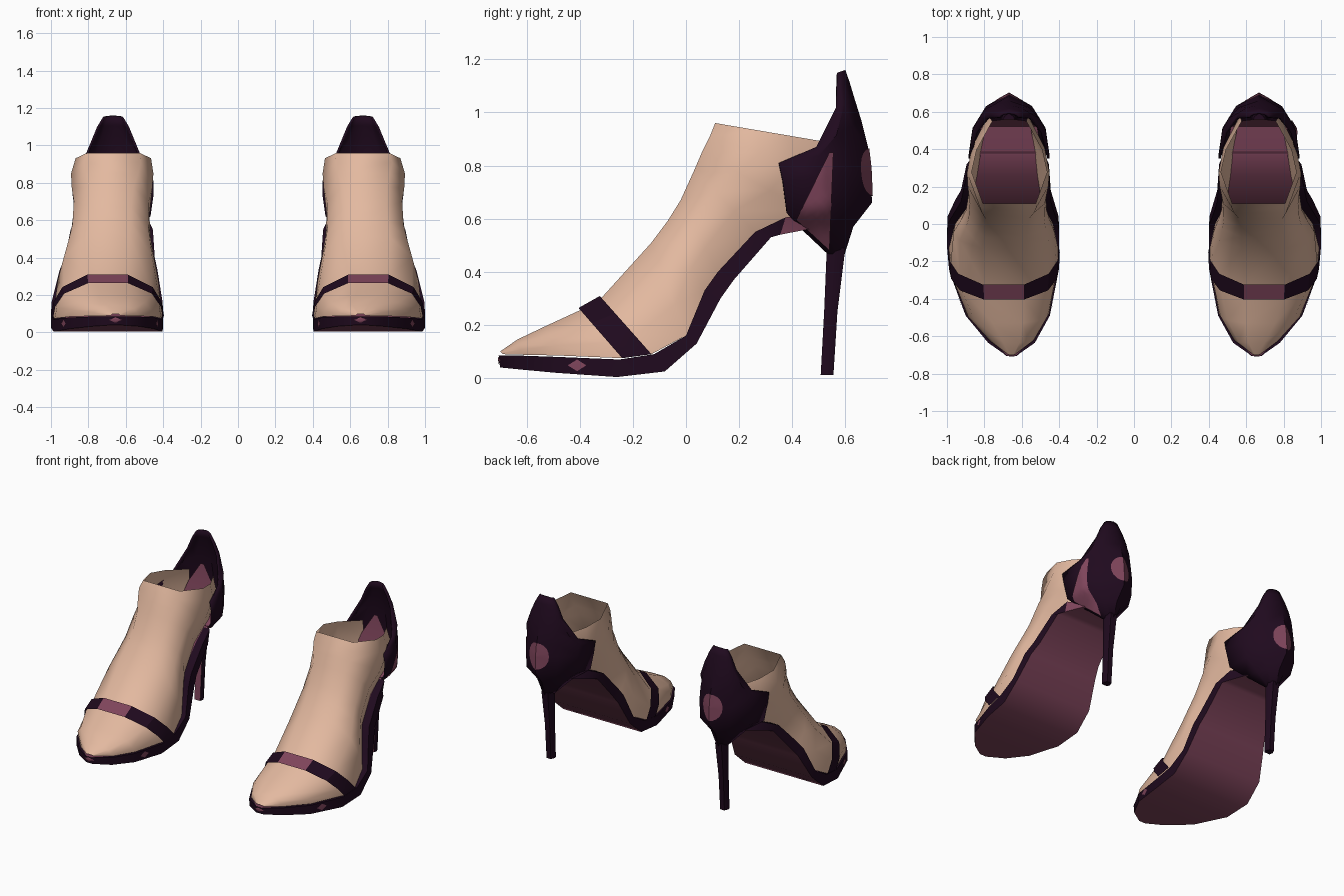
import bpy, bmesh, math
from mathutils import Vector
from mathutils.bvhtree import BVHTree

cube = bpy.data.objects.get("Cube")
if cube:
    bpy.data.objects.remove(cube, do_unlink=True)


def material(name, rgb):
    m = bpy.data.materials.new(name)
    m.use_nodes = True
    m.diffuse_color = (*rgb, 1)
    bsdf = next(n for n in m.node_tree.nodes if n.type == 'BSDF_PRINCIPLED')
    bsdf.inputs["Base Color"].default_value = (*rgb, 1)
    bsdf.inputs["Roughness"].default_value = 0.8
    return m


SKIN = material("skin tan", (0.77, 0.485, 0.35))
DARK = material("dark purple", (0.014, 0.003, 0.013))
WINE = material("wine", (0.215, 0.06, 0.107))


def lerp(a, b, t):
    return a + (b - a) * t


def loft(name, rings, mats, closed=False, caps=False, rule=None, thick=0, angle=40):
    """Skin a list of equal rings; rule(row, segment) picks the material slot."""
    bm = bmesh.new()
    rows = [[bm.verts.new(p) for p in r] for r in rings]
    n = len(rows[0])
    for i in range(len(rows) - 1):
        for j in range(n if closed else n - 1):
            k = (j + 1) % n
            f = bm.faces.new((rows[i][j], rows[i][k], rows[i + 1][k], rows[i + 1][j]))
            f.material_index = rule(i, j) if rule else 0
    if caps:
        bm.faces.new(rows[0])
        bm.faces.new(rows[-1])
    bmesh.ops.recalc_face_normals(bm, faces=bm.faces)
    # open sheets: make the normals point away from the middle
    if not caps:
        mid = sum((v.co for v in bm.verts), Vector()) / len(bm.verts)
        if sum(f.normal.dot(f.calc_center_median() - mid) for f in bm.faces) < 0:
            bmesh.ops.reverse_faces(bm, faces=bm.faces)
    tree = BVHTree.FromBMesh(bm)
    mesh = bpy.data.meshes.new(name)
    bm.to_mesh(mesh)
    bm.free()
    for m in mats:
        mesh.materials.append(m)
    ob = bpy.data.objects.new(name, mesh)
    bpy.context.collection.objects.link(ob)
    bpy.ops.object.select_all(action='DESELECT')
    ob.select_set(True)
    bpy.context.view_layer.objects.active = ob
    bpy.ops.object.shade_smooth_by_angle(angle=math.radians(angle))
    if thick:
        mod = ob.modifiers.new("thickness", 'SOLIDIFY')
        mod.thickness = thick
        mod.offset = -1
    return tree


def project(tree, point, direction, lift):
    """Drop a point onto a surface and lift it slightly."""
    d = Vector(direction)
    hit = tree.ray_cast(Vector(point), d)[0]
    return (hit if hit else Vector(point)) - d * lift


def patch(name, tree, centre, across, height, direction, sides, lift=0.004):
    """Thin wine-coloured disc or diamond wrapped onto a surface."""
    c, u = Vector(centre), Vector(across)
    rings = [[project(tree, c + u * r * math.cos(a) + Vector((0, 0, height * r * math.sin(a))),
                      direction, lift)
              for a in (math.tau * k / sides for k in range(sides))]
             for r in (0.001, 0.35, 0.7, 1)]
    loft(name, rings, [WINE], closed=True)


# Half cross-sections (across, up): low dome for the toes, rounder for the ankle
DOME = [(1, 0), (0.96, 0.33), (0.8, 0.7), (0.36, 1)]
ROUND = [(0.45, 0), (0.87, 0.35), (1, 0.62), (0.7, 1)]


def section(s, st, grow=0.0):
    yb, zb, yt, zt, x0, x1, t = st
    half = [(lerp(a[0], b[0], t), lerp(a[1], b[1], t)) for a, b in zip(DOME, ROUND)]
    pts = [(-u, v) for u, v in half] + [(u, v) for u, v in reversed(half)]
    c, h = (x0 + x1) / 2, (x1 - x0) / 2 + grow
    return [(s * (c + u * h), lerp(yb, yt, v) - grow * v * 0.5,
             lerp(zb, zt, v) + grow * v) for u, v in pts]


# Foot stations: bottom y z, top y z, x range, roundness
FOOT = [
    (-0.69, 0.09, -0.70, 0.10, 0.63, 0.68, 0),
    (-0.62, 0.088, -0.635, 0.145, 0.535, 0.775, 0),
    (-0.48, 0.085, -0.53, 0.195, 0.455, 0.895, 0),
    (-0.24, 0.075, -0.40, 0.255, 0.41, 0.98, 0),
    (-0.13, 0.09, -0.32, 0.30, 0.405, 0.99, 0),
    (0.0, 0.16, -0.13, 0.51, 0.41, 0.98, 0.15),
    (0.07, 0.33, -0.07, 0.59, 0.435, 0.94, 0.25),
    (0.12, 0.40, -0.02, 0.67, 0.45, 0.915, 0.35),
    (0.26, 0.55, 0.03, 0.78, 0.455, 0.90, 0.5),
    (0.45, 0.63, 0.06, 0.85, 0.447, 0.90, 0.75),
    (0.58, 0.75, 0.09, 0.91, 0.45, 0.895, 0.95),
    (0.55, 0.885, 0.11, 0.96, 0.465, 0.868, 1),
]

# Sole stations: bottom y z, top y z, x range
SOLE = [
    (-0.70, 0.04, -0.705, 0.085, 0.63, 0.68),
    (-0.63, 0.033, -0.635, 0.085, 0.53, 0.78),
    (-0.49, 0.02, -0.49, 0.08, 0.45, 0.90),
    (-0.26, 0.004, -0.25, 0.07, 0.405, 0.985),
    (-0.08, 0.025, -0.12, 0.09, 0.40, 1.0),
    (0.04, 0.13, 0.0, 0.16, 0.403, 0.997),
    (0.13, 0.30, 0.07, 0.33, 0.43, 0.955),
    (0.18, 0.37, 0.12, 0.40, 0.445, 0.925),
    (0.32, 0.53, 0.26, 0.55, 0.455, 0.895),
    (0.355, 0.54, 0.375, 0.605, 0.48, 0.865),
    (0.46, 0.56, 0.41, 0.61, 0.55, 0.79),
    (0.53, 0.56, 0.50, 0.61, 0.62, 0.72),
]

# Heel counter rows: front y z, back y z, half width
COUNTER = [
    (0.53, 0.47, 0.592, 0.45, 0.035),
    (0.44, 0.555, 0.63, 0.57, 0.11),
    (0.38, 0.62, 0.70, 0.66, 0.20),
    (0.365, 0.74, 0.695, 0.79, 0.217),
    (0.35, 0.81, 0.685, 0.87, 0.217),
    (0.49, 0.87, 0.66, 0.97, 0.18),
    (0.565, 1.02, 0.635, 1.05, 0.118),
    (0.568, 1.10, 0.617, 1.11, 0.085),
    (0.57, 1.15, 0.60, 1.16, 0.055),
]
U_HALF = [(1, 0), (0.9, 0.45), (0.57, 0.8)]
U_SHAPE = [(-u, v) for u, v in U_HALF] + [(0, 1)] + [(u, v) for u, v in reversed(U_HALF)]
CX = 0.668
RIM = 0.12
counter_trees = {}

for side, s in (("left", 1), ("right", -1)):
    loft(side + "_foot", [section(s, st) for st in FOOT], [SKIN], angle=75)

    # Toe strap, with a lighter panel on top
    loft(side + "_toe_strap", [section(s, st, 0.009) for st in FOOT[3:5]],
         [DARK, WINE], rule=lambda i, j: int(j == 3), angle=20)

    # Sole: dark edge and rim, wine insole and underside, wine end on the left outer edge
    rings = []
    for yb, zb, yt, zt, x0, x1 in SOLE:
        top = [(s * lerp(x0, x1, f), yt, zt) for f in (0, RIM, 1 - RIM, 1)]
        rings.append(top + [(s * x1, yb, zb), (s * x0, yb, zb)])
    sole = loft(side + "_sole", rings, [DARK, WINE], closed=True, caps=True,
                rule=lambda i, j: int(j in (1, 4) or (s > 0 and j == 3 and i >= 9)))

    # Small wine spots on the toe and sides of the sole
    patch(side + "_toe_spot", sole, (s * 0.655, -1, 0.067), (0.038, 0, 0), 0.015, (0, 1, 0), 4)
    for label, d in (("outer", -s), ("inner", s)):
        patch(f"{side}_{label}_spot", sole, (s * 0.68 - d, -0.41, 0.048), (0, 0.035, 0),
              0.022, (d, 0, 0), 4)

    # Heel counter with side wings and rear tab
    rings = [[(s * (CX + u * w), lerp(yf, yb, v), lerp(zf, zb, v)) for u, v in U_SHAPE]
             for yf, zf, yb, zb, w in COUNTER]
    counter = loft(side + "_heel_counter", rings, [DARK], thick=0.012)
    counter_trees[side] = counter

    # Wine heel seat, rising to a point behind the ankle
    loft(side + "_heel_seat",
         [[(s * (CX - w), y, z), (s * (CX + w), y, z)] for y, z, w in
          ((0.37, 0.61, 0.17), (0.44, 0.63, 0.165), (0.52, 0.65, 0.15),
           (0.55, 0.80, 0.10), (0.562, 0.94, 0.012))],
         [WINE])

    # Front of the heel under the arch
    loft(side + "_heel_breast",
         [[(s * (CX - w), yf, zf), (s * (CX + w), yf, zf)]
          for yf, zf, yb, zb, w in COUNTER[:3]], [WINE])

    # Stiletto stem, wine on its front face
    rings = []
    for z, y0, y1, w in ((0.012, 0.507, 0.555, 0.027), (0.25, 0.52, 0.57, 0.03),
                         (0.49, 0.53, 0.6, 0.04)):
        rings.append([(s * (CX + u * w), lerp(y0, y1, v), z) for u, v in
                      ((-0.8, 0), (0.8, 0), (1, 0.5), (0.6, 1), (-0.6, 1), (-1, 0.5))])
    loft(side + "_heel_stem", rings, [DARK, WINE], closed=True, caps=True,
         rule=lambda i, j: int(j == 0))

    # Round badge wrapped on the back of the counter
    patch(side + "_back_badge", counter, (s * CX, 1, 0.775), (0.075, 0, 0), 0.09,
          (0, -1, 0), 20)

# Wine gusset on the outer side of the left heel
rings = []
for k in range(11):
    front = Vector((1.5, 0.415, 0.595)).lerp((1.5, 0.54, 0.85), k / 10)
    rear = Vector((1.5, 0.54, 0.48)).lerp((1.5, 0.555, 0.85), k / 10)
    rings.append([project(counter_trees["left"], front.lerp(rear, q / 6), (-1, 0, 0), 0.008)
                  for q in range(7)])
loft("left_heel_gusset", rings, [WINE])
